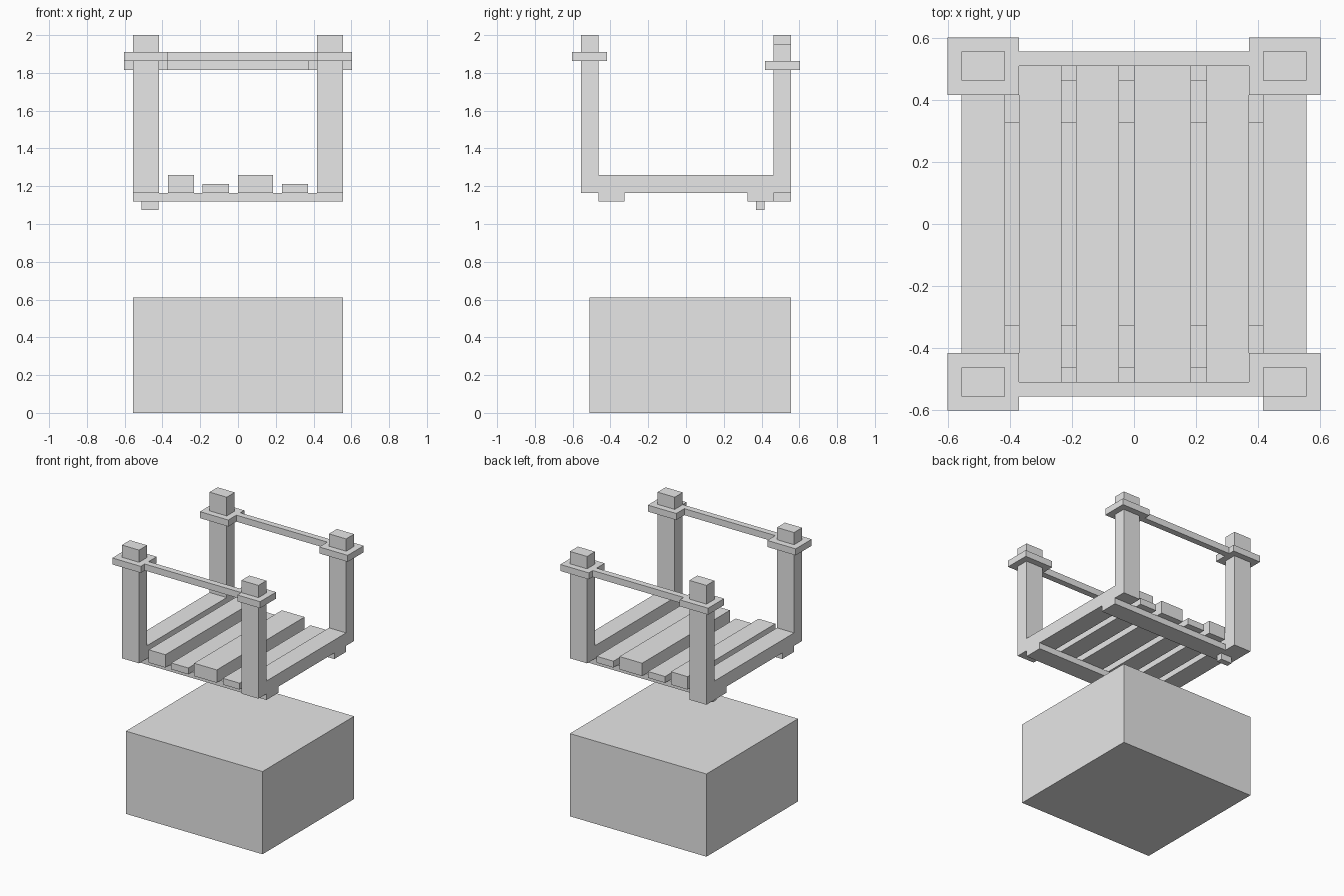
import bpy

cube = bpy.data.objects.get("Cube")
if cube:
    bpy.data.objects.remove(cube, do_unlink=True)

grey = bpy.data.materials.new("light grey")
grey.use_nodes = True
grey.diffuse_color = (0.8, 0.8, 0.8, 1)
grey.node_tree.nodes["Principled BSDF"].inputs["Base Color"].default_value = (0.8, 0.8, 0.8, 1)


def box(name, x, y, z):
    """Box given by its (low, high) range along each axis."""
    bpy.ops.mesh.primitive_cube_add(size=1)
    ob = bpy.context.object
    ob.name = name
    ranges = (x, y, z)
    for v in ob.data.vertices:
        v.co = [lo if c < 0 else hi for c, (lo, hi) in zip(v.co, ranges)]
    ob.data.materials.append(grey)
    return ob


def mirrored(side, lo, hi):
    """Range on the positive side, or its mirror on the negative side."""
    return (lo, hi) if side > 0 else (-hi, -lo)


DECK, FRONT_RAIL, BACK_RAIL, RAIL_H = 1.165, 1.862, 1.814, 0.048
sides = {"left": 1, "right": -1}
ends = {"front": -1, "back": 1}

# Base block
box("base_block", (-0.557, 0.557), (-0.51, 0.557), (0, 0.61))

# Corner posts, one back post set lower and the other longer
for end, ey in ends.items():
    for side, sx in sides.items():
        bottom, top = DECK, 2.0
        if end == "back":
            bottom, top = (DECK, 1.953) if sx > 0 else (1.12, 2.0)
        box(f"{end}_{side}_post", mirrored(sx, 0.417, 0.557),
            mirrored(ey, 0.464, 0.557), (bottom, top))

# Post collars, the front left one notched at its inner front corner
for end, ey in ends.items():
    z = FRONT_RAIL if ey < 0 else BACK_RAIL
    for side, sx in sides.items():
        notched = end == "front" and side == "left"
        inner = 0.417 if notched else 0.371
        box(f"{end}_{side}_collar", mirrored(sx, inner, 0.603),
            mirrored(ey, 0.417, 0.603), (z, z + RAIL_H))
box("front_left_collar_lip", (0.371, 0.417), (-0.511, -0.417),
    (FRONT_RAIL, FRONT_RAIL + RAIL_H))

# Hand rails
box("front_rail", (-0.371, 0.417), (-0.557, -0.511), (FRONT_RAIL, FRONT_RAIL + RAIL_H))
box("back_rail", (-0.371, 0.371), (0.511, 0.557), (BACK_RAIL, BACK_RAIL + RAIL_H))

# Deck planks of alternating thickness
planks = [(-0.371, -0.234, 1.26), (-0.187, -0.048, 1.212),
          (0, 0.185, 1.26), (0.234, 0.371, 1.212)]
for i, (lo, hi, top) in enumerate(planks):
    box(f"deck_plank_{i + 1}", (lo, hi), (-0.511, 0.511), (DECK, top))

# Side boards between the posts
for side, sx in sides.items():
    box(f"{side}_side_board", mirrored(sx, 0.417, 0.557), (-0.464, 0.464), (DECK, 1.26))

# Cross beams below the deck, and a small peg
for end, ey in ends.items():
    box(f"{end}_cross_beam", (-0.557, 0.557), mirrored(ey, 0.326, 0.464), (1.12, DECK))
box("peg", (-0.51, -0.42), (0.371, 0.415), (1.073, 1.12))
